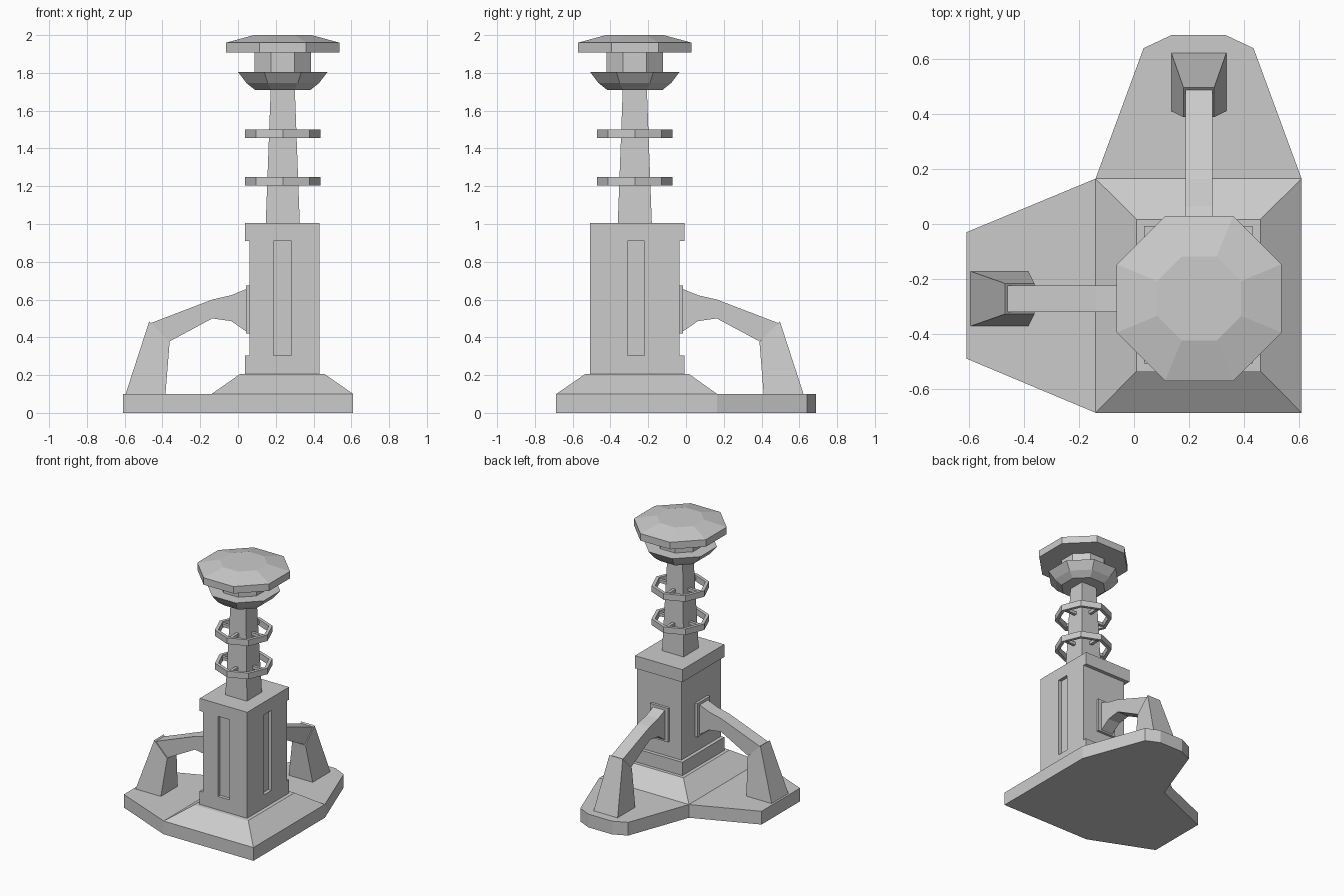
import bpy, bmesh, math

if "Cube" in bpy.data.objects:
    bpy.data.objects.remove(bpy.data.objects["Cube"])

CX, CY = 0.237, -0.271        # column axis
BX, BY = 0.234, -0.258        # body centre


def loft(name, rings, loop=False):
    """Skin a list of equal-length point rings; cap the ends or join them in a loop."""
    bm = bmesh.new()
    vs = [[bm.verts.new(p) for p in r] for r in rings]
    n = len(vs[0])
    pairs = list(zip(vs, vs[1:])) + ([(vs[-1], vs[0])] if loop else [])
    for a, b in pairs:
        for i in range(n):
            j = (i + 1) % n
            bm.faces.new((a[i], a[j], b[j], b[i]))
    if not loop:
        bm.faces.new(vs[0])
        bm.faces.new(vs[-1])
    bmesh.ops.recalc_face_normals(bm, faces=bm.faces)
    me = bpy.data.meshes.new(name)
    bm.to_mesh(me)
    bm.free()
    ob = bpy.data.objects.new(name, me)
    bpy.context.collection.objects.link(ob)
    return ob


def rect(cx, cy, hx, hy, z):
    return [(cx + sx * hx, cy + sy * hy, z) for sx, sy in ((-1, -1), (1, -1), (1, 1), (-1, 1))]


def octagon(r, z, turn=0.0):
    return [(CX + r * math.cos(turn + k * math.pi / 4),
             CY + r * math.sin(turn + k * math.pi / 4), z) for k in range(8)]


def flat_octagon(apothem, z):
    return octagon(apothem / math.cos(math.pi / 8), z, math.pi / 8)


def extrude(name, outline, z0, z1):
    return loft(name, [[(x, y, z) for x, y in outline] for z in (z0, z1)])


# Base slab with two lobes
extrude("base_slab", [(-0.14, -0.687), (0.61, -0.687), (0.61, 0.165), (0.435, 0.64),
                      (0.335, 0.687), (0.135, 0.687), (0.035, 0.64), (-0.14, 0.165),
                      (-0.61, -0.03), (-0.61, -0.49)], 0, 0.1)

# Sloped platform, plinth and cap
loft("sloped_platform", [rect(0.235, -0.261, 0.375, 0.426, 0.1),
                         rect(0.235, -0.259, 0.225, 0.276, 0.205)])
loft("plinth", [rect(BX, BY, 0.198, 0.25, z) for z in (0.205, 0.305)])
loft("body_cap", [rect(BX, BY, 0.198, 0.25, z) for z in (0.91, 1.005)])

# Body with raised pilasters on the front and right sides
extrude("body", [(0.062, -0.508), (0.189, -0.508), (0.189, -0.483), (0.284, -0.483),
                 (0.284, -0.508), (0.432, -0.508), (0.432, -0.309), (0.407, -0.309),
                 (0.407, -0.219), (0.432, -0.219), (0.432, -0.035), (0.062, -0.035)],
        0.305, 0.91)

# Tapered column
loft("column", [rect(CX, CY, 0.09, 0.09, 1.005), rect(CX, CY, 0.064, 0.064, 1.71)])

# Octagonal rings held by four spokes
for tag, z0 in (("lower", 1.204), ("upper", 1.455)):
    z1 = z0 + 0.046
    loft(tag + "_ring", [octagon(0.2, z0), octagon(0.2, z1),
                         octagon(0.175, z1), octagon(0.175, z0)], loop=True)
    for k in range(4):
        c, s = round(math.cos(k * math.pi / 2)), round(math.sin(k * math.pi / 2))
        loft(f"{tag}_spoke_{k + 1}",
             [rect(CX + c * 0.125, CY + s * 0.125,
                   0.06 if c else 0.011, 0.06 if s else 0.011, z)
              for z in (z0 + 0.012, z0 + 0.034)])

# Head: cup, neck and bevelled disc
loft("head_cup", [flat_octagon(r, z) for r, z in ((0.147, 1.71), (0.193, 1.747), (0.237, 1.805))])
loft("head_neck", [flat_octagon(0.15, z) for z in (1.805, 1.907)])
loft("head_disc", [flat_octagon(r, z) for r, z in ((0.3, 1.907), (0.3, 1.96), (0.153, 2.0))])

# Two identical supports: d = distance from the wall, w = sideways, z = height
ARM = [(0.02, 0.655), (0.098, 0.623), (0.198, 0.60), (0.525, 0.475),
       (0.425, 0.378), (0.198, 0.50), (0.098, 0.486), (0.02, 0.432)]


def left_side(d, w, z):
    return (0.062 - d, -0.272 + w, z)


def back_side(d, w, z):
    return (0.236 + w, -0.035 + d, z)


for tag, put in (("left", left_side), ("back", back_side)):
    loft(tag + "_arm", [[put(d, w, z) for d, z in ARM] for w in (-0.049, 0.049)])
    # Leg tapering to a slanted top
    loft(tag + "_leg", [[put(a, -h, za), put(b, -h2, zb), put(b, h2, zb), put(a, h, za)]
                        for a, h, za, b, h2, zb in ((0.446, 0.1, 0.1, 0.657, 0.1, 0.1),
                                                    (0.424, 0.056, 0.375, 0.532, 0.056, 0.485))])
    # Wall plate
    loft(tag + "_plate", [[put(d, sw * 0.075, z) for sw, z in
                           ((-1, 0.42), (1, 0.42), (1, 0.675), (-1, 0.675))]
                          for d in (0.0, 0.02)])
